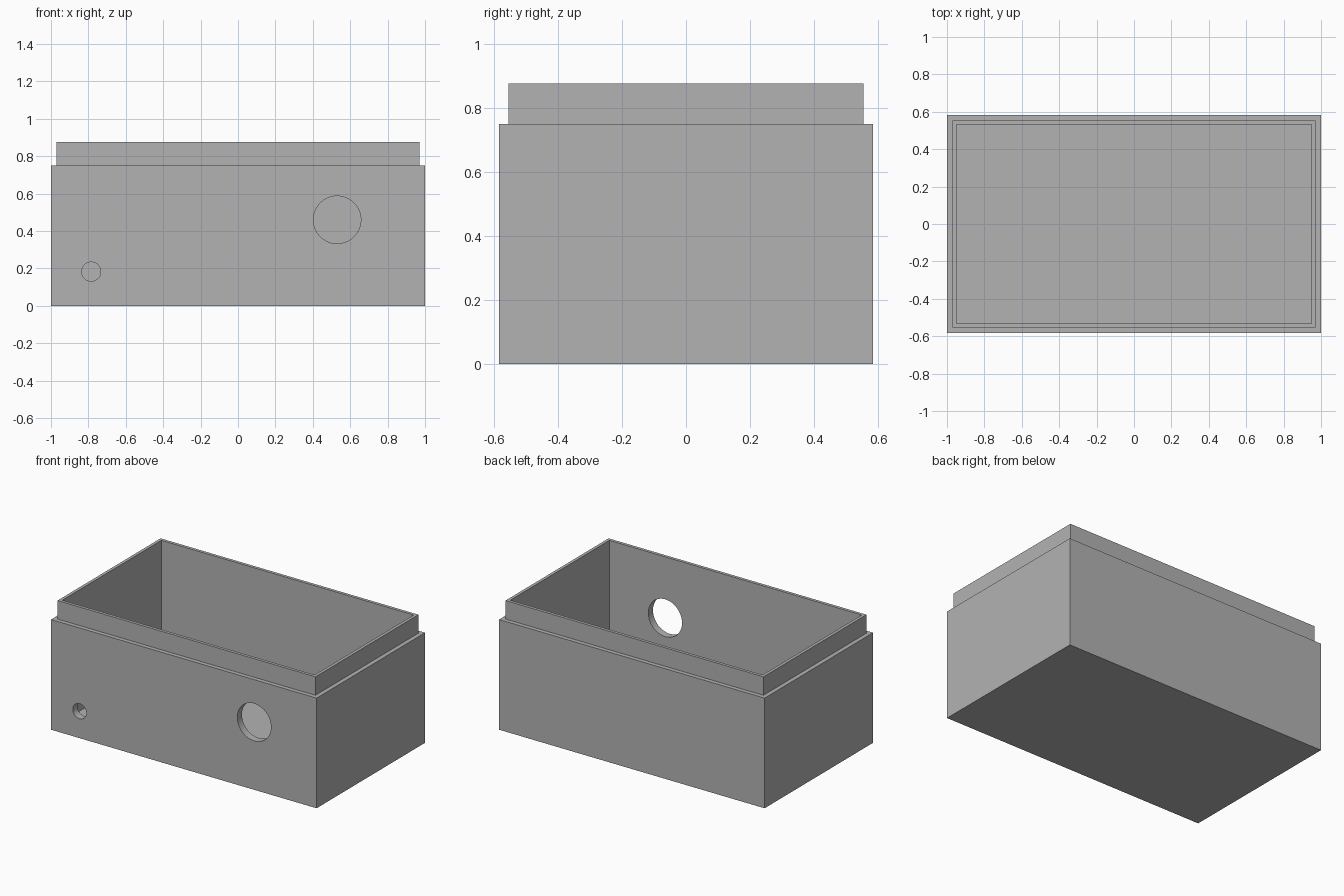
import bpy
import bmesh
from math import pi
from mathutils import Matrix, Vector

default = bpy.data.objects.get("Cube")
if default:
    bpy.data.objects.remove(default, do_unlink=True)

WIDTH, DEPTH = 2.0, 1.166
BODY_H, TOP_H, FLOOR = 0.75, 0.876, 0.05
LEDGE, RIM = 0.029, 0.021

grey = bpy.data.materials.new("plain grey")
grey.use_nodes = True
grey.diffuse_color = (0.45, 0.45, 0.45, 1)
grey.node_tree.nodes["Principled BSDF"].inputs["Base Color"].default_value = (0.45, 0.45, 0.45, 1)


def make_object(name, bm):
    bmesh.ops.recalc_face_normals(bm, faces=bm.faces)
    mesh = bpy.data.meshes.new(name)
    bm.to_mesh(mesh)
    bm.free()
    mesh.materials.append(grey)
    obj = bpy.data.objects.new(name, mesh)
    bpy.context.collection.objects.link(obj)
    return obj


def inset_and_move(bm, face, thickness, dz):
    """Inset a face, then extrude what remains up or down."""
    bmesh.ops.inset_region(bm, faces=[face], thickness=thickness, use_even_offset=True)
    face = bmesh.ops.extrude_discrete_faces(bm, faces=[face])["faces"][0]
    bmesh.ops.translate(bm, verts=face.verts, vec=(0, 0, dz))
    return face


# Open box: outer block, stepped lip, hollow inside
bm = bmesh.new()
bmesh.ops.create_cube(bm, size=1)
bmesh.ops.scale(bm, verts=bm.verts, vec=(WIDTH, DEPTH, BODY_H))
bmesh.ops.translate(bm, verts=bm.verts, vec=(0, 0, BODY_H / 2))
bm.normal_update()
top = max(bm.faces, key=lambda f: f.calc_center_median().z)
top = inset_and_move(bm, top, LEDGE, TOP_H - BODY_H)
bm.normal_update()
inset_and_move(bm, top, RIM, FLOOR - TOP_H)
box = make_object("enclosure_box", bm)


# Round holes through the front wall
def drill(name, x, z, radius):
    bm = bmesh.new()
    place = Matrix.Translation(Vector((x, -DEPTH / 2, z))) @ Matrix.Rotation(pi / 2, 4, "X")
    bmesh.ops.create_cone(bm, cap_ends=True, segments=64, radius1=radius,
                          radius2=radius, depth=0.3, matrix=place)
    cutter = make_object(name, bm)
    cutter.hide_render = True
    mod = box.modifiers.new(name, "BOOLEAN")
    mod.operation = "DIFFERENCE"
    mod.solver = "EXACT"
    mod.object = cutter
    bpy.ops.object.modifier_apply(modifier=mod.name)
    bpy.data.objects.remove(cutter, do_unlink=True)


bpy.ops.object.select_all(action="DESELECT")
bpy.context.view_layer.objects.active = box
box.select_set(True)
drill("large_hole_cutter", 0.53, 0.46, 0.127)
drill("small_hole_cutter", -0.785, 0.183, 0.051)

# Smooth hole walls, crisp box edges
bpy.ops.object.shade_smooth_by_angle(angle=pi / 6)
